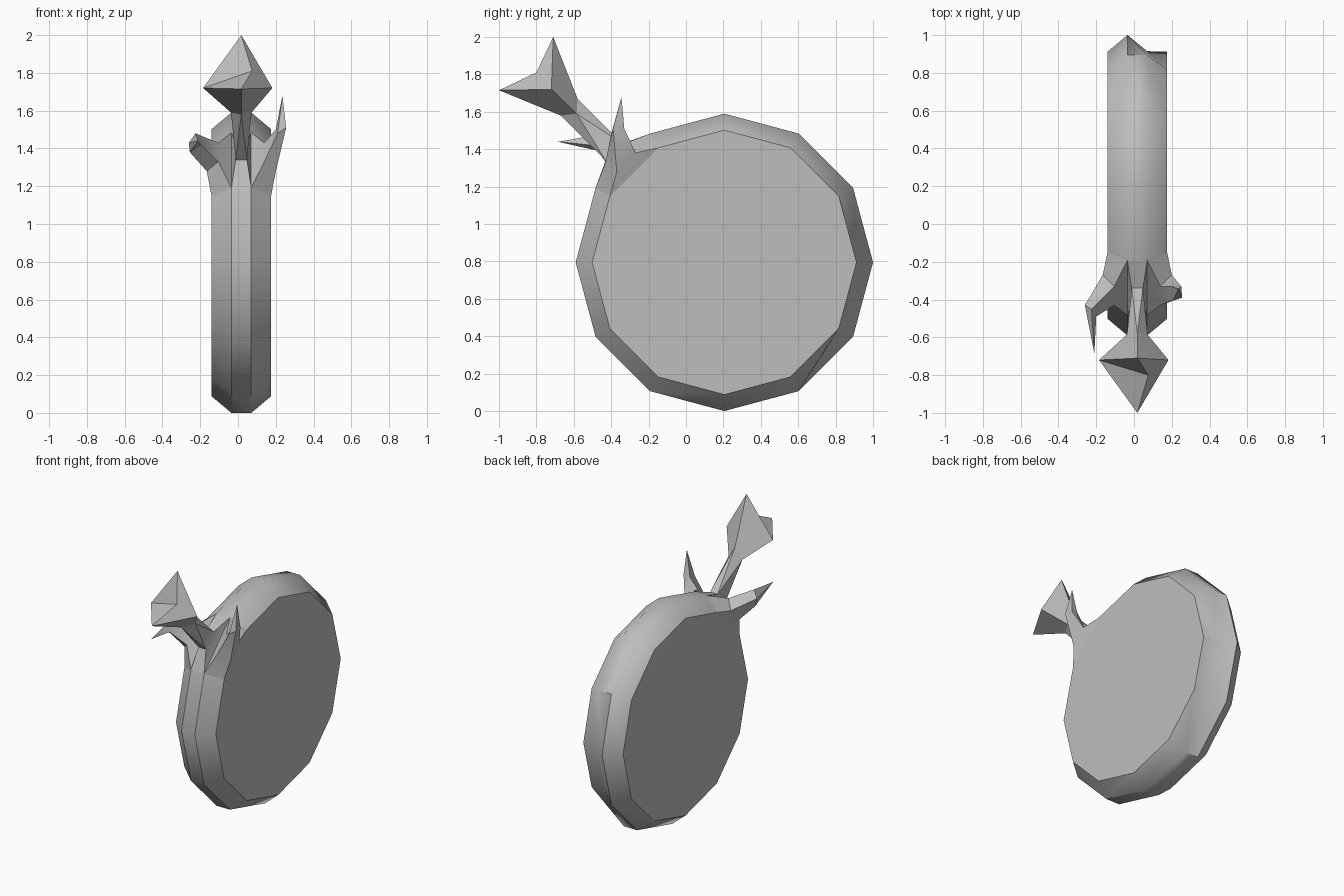
import bpy, bmesh, math

if "Cube" in bpy.data.objects:
    bpy.data.objects.remove(bpy.data.objects["Cube"])

CX, CY, CZ = 0.0175, 0.205, 0.795      # centre of the disc
SIDES = 12

grey = bpy.data.materials.new("plain grey")
grey.diffuse_color = (0.513, 0.513, 0.513, 1)
grey.use_nodes = True
grey.node_tree.nodes["Principled BSDF"].inputs["Base Color"].default_value = grey.diffuse_color


def finish(bm, name, angle=41, sharp_rule=None):
    """Fix normals, mark sharp edges and make an object."""
    bmesh.ops.recalc_face_normals(bm, faces=bm.faces)
    for f in bm.faces:
        f.smooth = True
    for e in bm.edges:
        steep = len(e.link_faces) == 2 and e.calc_face_angle(0) > math.radians(angle)
        e.smooth = not (steep or (sharp_rule and sharp_rule(e)))
    mesh = bpy.data.meshes.new(name)
    bm.to_mesh(mesh)
    bm.free()
    mesh.materials.append(grey)
    ob = bpy.data.objects.new(name, mesh)
    bpy.context.collection.objects.link(ob)
    return ob


def add_ring(bm, points):
    return [bm.verts.new(p) for p in points]


def bridge(bm, a, b):
    """Quads between two rings of four."""
    for i in range(4):
        j = (i + 1) % 4
        bm.faces.new((a[i], a[j], b[j], b[i]))


def fan(bm, ring, tip):
    v = bm.verts.new(tip)
    for i in range(len(ring)):
        bm.faces.new((ring[i], ring[(i + 1) % len(ring)], v))


# Rim profile: (x, radius); vertices of the disc by ring and step
PROFILE = [(-0.14, 0.707), (-0.035, 0.795), (0.07, 0.795), (0.175, 0.707)]


def rim(ring, k):
    x, r = PROFILE[ring]
    if ring == 2 and k % SIDES in (0, 11):   # dented part of the back edge
        r = 0.71
    a = math.tau * k / SIDES
    return (x, CY + r * math.cos(a), CZ + r * math.sin(a))


# Round body: bevelled twelve-sided disc, open where stem and leaves grow
bm = bmesh.new()
rings = [add_ring(bm, [rim(i, k) for k in range(SIDES)]) for i in range(4)]
for a, b in zip(rings, rings[1:]):
    for k in range(SIDES):
        if k != 4:
            n = (k + 1) % SIDES
            bm.faces.new((a[k], a[n], b[n], b[k]))
bm.faces.new(rings[0])
bm.faces.new(rings[3])
ridge = set(rings[1] + rings[2])


def front_ridge(e):
    p, q = e.verts
    return (p in ridge and q in ridge and abs(p.co.x - q.co.x) < 0.01
            and (p.co.y + q.co.y) < 0.1 and max(p.co.z, q.co.z) < 1.25)


finish(bm, "round_body", sharp_rule=front_ridge)


# Leaves: bevel face at the upper front drawn out into a curled point
def leaf(name, side, middle, tip):
    outer, inner = (2, 3) if side > 0 else (1, 0)
    root = [(0.122, -0.33, 1.43), (0.122, -0.43, 1.33),
            (0.183, -0.37, 1.28), (0.183, -0.27, 1.38)]
    bm = bmesh.new()
    base = add_ring(bm, [rim(outer, 4), rim(outer, 5), rim(inner, 5), rim(inner, 4)])
    neck = add_ring(bm, [(CX + side * x, y, z) for x, y, z in root])
    mid = add_ring(bm, middle)
    bridge(bm, base, neck)
    bridge(bm, neck, mid)
    fan(bm, mid, tip)
    finish(bm, name, 35)


leaf("right_leaf", 1,
     [(0.20, -0.33, 1.50), (0.21, -0.40, 1.48), (0.255, -0.39, 1.51), (0.25, -0.33, 1.51)],
     (0.235, -0.345, 1.68))
leaf("left_leaf", -1,
     [(-0.225, -0.45, 1.48), (-0.20, -0.49, 1.42), (-0.255, -0.42, 1.38), (-0.26, -0.43, 1.43)],
     (-0.21, -0.685, 1.44))

# Stem: pinched base, quarter-twisted neck and flared pointed head
bm = bmesh.new()
base = add_ring(bm, [rim(1, 4), rim(2, 4), rim(2, 5), rim(1, 5)])
neck = add_ring(bm, [(-0.012, -0.34, 1.43), (0.047, -0.34, 1.43),
                     (0.047, -0.43, 1.34), (-0.012, -0.43, 1.34)])
collar = add_ring(bm, [(CX, -0.58, 1.67), (0.072, -0.585, 1.59),
                       (CX, -0.67, 1.58), (-0.037, -0.585, 1.59)])
head = add_ring(bm, [(CX, -0.71, 2.0), (0.182, -0.72, 1.72),
                     (CX, -1.0, 1.715), (-0.185, -0.72, 1.72)])
bridge(bm, base, neck)
for i in range(4):                       # twisted neck in triangles
    j = (i + 1) % 4
    bm.faces.new((neck[i], neck[j], collar[i]))
    bm.faces.new((neck[j], collar[j], collar[i]))
bridge(bm, collar, head)
fan(bm, head, (0.075, -0.80, 1.81))
finish(bm, "stem", 25)
